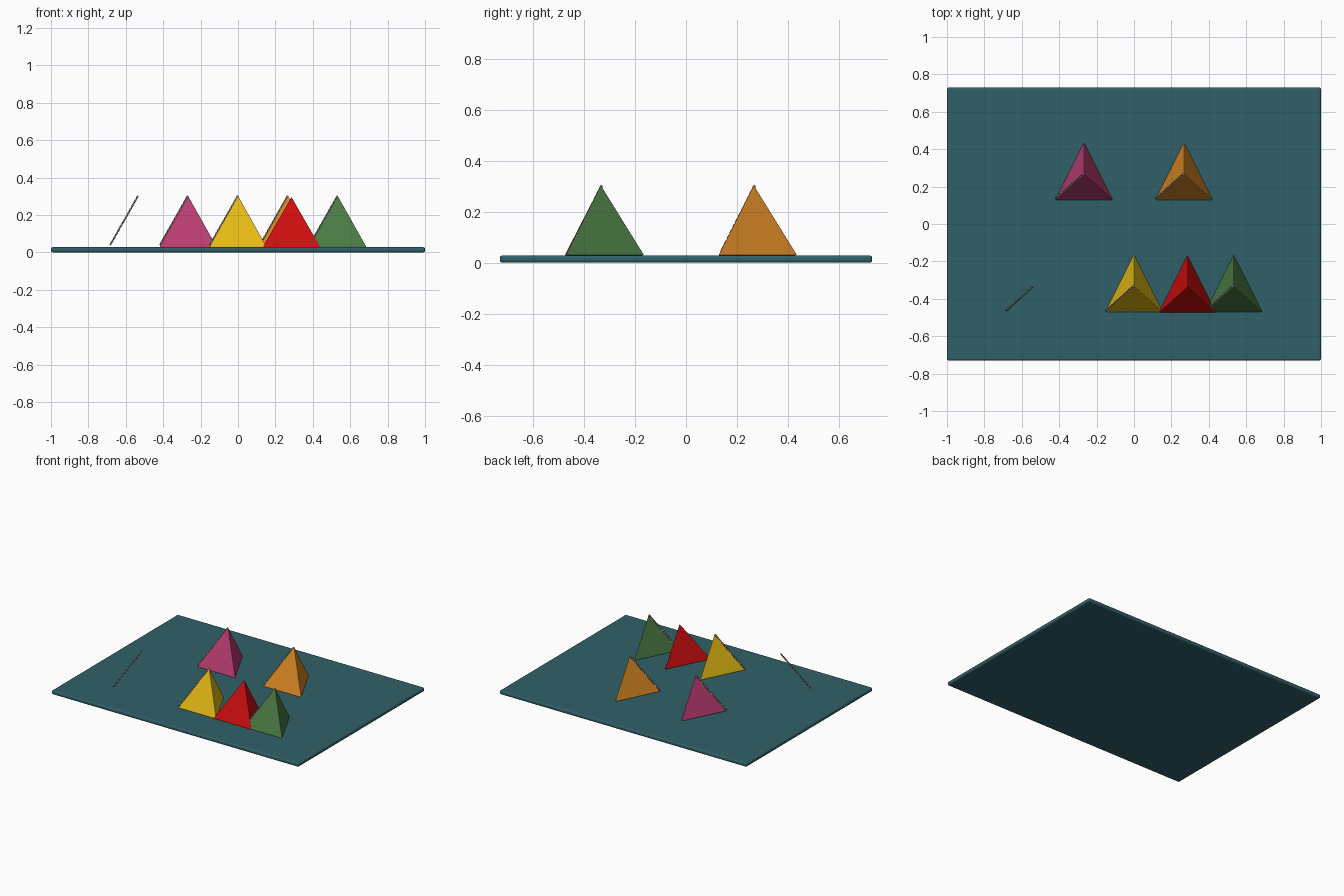
import bpy, bmesh
from mathutils import Vector

if "Cube" in bpy.data.objects:
    bpy.data.objects.remove(bpy.data.objects["Cube"])


def material(name, rgb):
    m = bpy.data.materials.new(name)
    lin = [(c / 255 / 12.92 if c < 10.3 else ((c / 255 + 0.055) / 1.055) ** 2.4) for c in rgb]
    m.diffuse_color = (*lin, 1)
    m.use_nodes = True
    m.node_tree.nodes["Principled BSDF"].inputs["Base Color"].default_value = m.diffuse_color
    return m


def finish(bm, name, mats, bevel=0.0, segments=2):
    bmesh.ops.recalc_face_normals(bm, faces=bm.faces)
    me = bpy.data.meshes.new(name)
    bm.to_mesh(me)
    bm.free()
    ob = bpy.data.objects.new(name, me)
    bpy.context.collection.objects.link(ob)
    for m in mats:
        me.materials.append(m)
    if bevel:
        mod = ob.modifiers.new("soft_edges", 'BEVEL')
        mod.width, mod.segments = bevel, segments
    return ob


teal = material("teal", (48, 96, 104))
metal = material("zip metal", (205, 200, 195))
tape = material("zip tape", (120, 105, 100))

# Base board
bm = bmesh.new()
bmesh.ops.create_cube(bm, size=1)
for v in bm.verts:
    v.co = (v.co.x * 2, v.co.y * 1.46, (v.co.z + 0.5) * 0.028)
finish(bm, "base_board", [teal], 0.01, 3)

BASE_Z, TOP_Z = 0.028, 0.306


# Triangular pouch: three-sided pyramid with its flat side to the front
def pouch(name, mat, x, y, drop=0.0):
    bm = bmesh.new()
    base = [bm.verts.new((x + dx, y + dy, BASE_Z))
            for dx, dy in ((-0.156, -0.140), (0.156, -0.140), (0, 0.172))]
    apex = bm.verts.new((x, y, TOP_Z - drop))
    bm.faces.new(base)
    for i in range(3):
        bm.faces.new((base[i], base[(i + 1) % 3], apex))
    finish(bm, name, [mat], 0.005)


# Zip: thin rod along the front left edge, alternating tape and metal teeth
def zip_edge(name, x, y):
    top = Vector((x - 0.002, y + 0.002, 0.301))
    low = Vector((x - 0.150, y - 0.130, 0.040))
    rot = (top - low).to_track_quat('Z', 'Y')
    n = 24
    bm = bmesh.new()
    for i in range(n):
        r = 0.0055 if i % 2 else 0.004
        new = bmesh.ops.create_cone(bm, cap_ends=True, segments=6, radius1=r, radius2=r,
                                    depth=(top - low).length / n)["verts"]
        for v in new:
            v.co = rot @ v.co + low.lerp(top, (i + 0.5) / n)
        for f in {f for v in new for f in v.link_faces}:
            f.material_index = i % 2
    finish(bm, name, [tape, metal])


POUCHES = [
    ("magenta", (184, 60, 112), -0.267, 0.267),
    ("orange", (214, 134, 36), 0.267, 0.267),
    ("yellow", (228, 186, 20), 0.0, -0.333),
    ("green", (74, 122, 68), 0.533, -0.333),
]
for colour, rgb, x, y in POUCHES:
    pouch(colour + "_pouch", material(colour, rgb), x, y)
    zip_edge(colour + "_zip", x, y)

# Red pouch sits between its neighbours; its zip is left at the far end of the row
pouch("red_pouch", material("red", (204, 14, 14)), 0.286, -0.336, 0.006)
zip_edge("red_zip", -0.533, -0.333)
